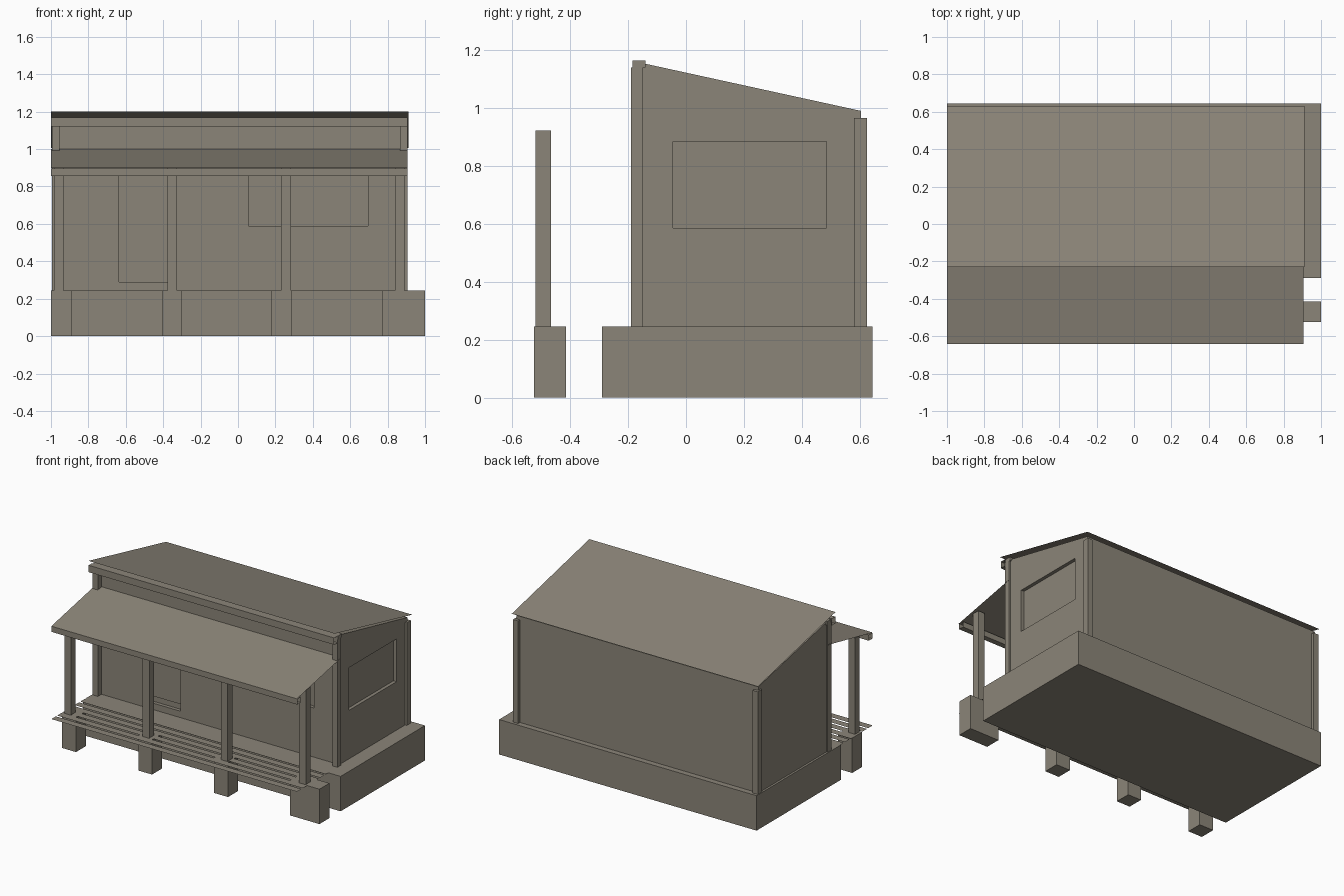
import bpy
import bmesh

old = bpy.data.objects.get("Cube")
if old:
    bpy.data.objects.remove(old, do_unlink=True)

timber = bpy.data.materials.new("weathered_timber")
timber.use_nodes = True
colour = (0.26, 0.235, 0.19, 1)
timber.diffuse_color = colour
timber.node_tree.nodes["Principled BSDF"].inputs["Base Color"].default_value = colour


def finish(name, bm):
    bmesh.ops.recalc_face_normals(bm, faces=bm.faces)
    mesh = bpy.data.meshes.new(name)
    bm.to_mesh(mesh)
    bm.free()
    mesh.materials.append(timber)
    obj = bpy.data.objects.new(name, mesh)
    bpy.context.collection.objects.link(obj)
    return obj


def extrude_x(name, profile, x0, x1, caps=True):
    """Sweep a closed (y, z) profile along x, optionally open at the ends."""
    bm = bmesh.new()
    ends = [[bm.verts.new((x, y, z)) for y, z in profile] for x in (x0, x1)]
    n = len(profile)
    for i in range(n):
        j = (i + 1) % n
        bm.faces.new((ends[0][i], ends[0][j], ends[1][j], ends[1][i]))
    if caps:
        for end in ends:
            bm.faces.new(end)
    return finish(name, bm)


def box(name, x, y, z, caps=True):
    profile = [(y[0], z[0]), (y[1], z[0]), (y[1], z[1]), (y[0], z[1])]
    return extrude_x(name, profile, x[0], x[1], caps)


def sheet(name, x, start, end):
    """Thin sheet spanning x, running between two (y, z) points."""
    bm = bmesh.new()
    corners = [(x[0], *start), (x[1], *start), (x[1], *end), (x[0], *end)]
    bm.faces.new([bm.verts.new(c) for c in corners])
    mesh_obj = finish(name, bm)
    if mesh_obj.data.polygons[0].normal.z < 0:
        mesh_obj.data.flip_normals()
    return mesh_obj


def carve(target, x, y, z):
    """Cut a recess and discard the cutter."""
    cutter = box("cutter", x, y, z)
    cutter.hide_render = True
    mod = target.modifiers.new("recess", "BOOLEAN")
    mod.object = cutter
    mod.operation = "DIFFERENCE"
    mod.solver = "EXACT"
    bpy.context.view_layer.objects.active = target
    bpy.ops.object.modifier_apply(modifier=mod.name)
    bpy.data.objects.remove(cutter, do_unlink=True)


GROUND = 0.245
span = (-1, 0.907)

# Foundation and porch piers
box("foundation", (-1, 1), (-0.29, 0.645), (0, GROUND))
for i, x in enumerate([(-1, -0.89), (-0.405, -0.3), (0.18, 0.29), (0.77, 1)]):
    box(f"porch_pier_{i + 1}", x, (-0.525, -0.415), (0, GROUND))

# House body with sloping top, then window and door recesses
house = extrude_x("house_walls", [(-0.15, GROUND), (0.605, GROUND),
                                  (0.605, 0.99), (-0.15, 1.155)], -0.985, 0.892)
carve(house, (0.868, 1), (-0.045, 0.485), (0.585, 0.885))
carve(house, (0.055, 0.695), (-0.3, -0.125), (0.59, 0.88))
carve(house, (-0.635, -0.34), (-0.3, -0.125), (0.29, 0.88))
box("door_leaf", (-0.625, -0.34), (-0.133, -0.124), (0.33, 0.875))

# Corner posts
for side, x in (("right", (-0.995, -0.955)), ("left", (0.866, 0.905))):
    box(f"front_corner_post_{side}", x, (-0.19, -0.149), (GROUND, 1.14))
    box(f"back_corner_post_{side}", x, (0.58, 0.625), (GROUND, 0.965))

# Main roof with its beams
box("wall_plate", (-0.995, 0.905), (-0.185, -0.14), (1.14, 1.165))
box("roof_beam", span, (-0.228, -0.19), (1.12, 1.168), caps=False)
sheet("main_roof", (-1, 0.912), (-0.23, 1.2), (0.63, 1.005))

# Porch roof, front beam and posts
sheet("porch_roof", span, (-0.642, 0.899), (-0.15, 1.0))
box("porch_beam", span, (-0.638, -0.6), (0.857, 0.897), caps=False)
for i in range(4):
    x = -0.985 + i * 0.608
    box(f"porch_post_{i + 1}", (x, x + 0.052), (-0.52, -0.467), (GROUND, 0.922))

# Deck boards with gaps
boards = 7
pitch = 0.45 / boards
for i in range(boards):
    y = -0.642 + i * pitch
    sheet(f"deck_board_{i + 1}", span, (y, GROUND + 0.002), (y + 0.05, GROUND + 0.002))
